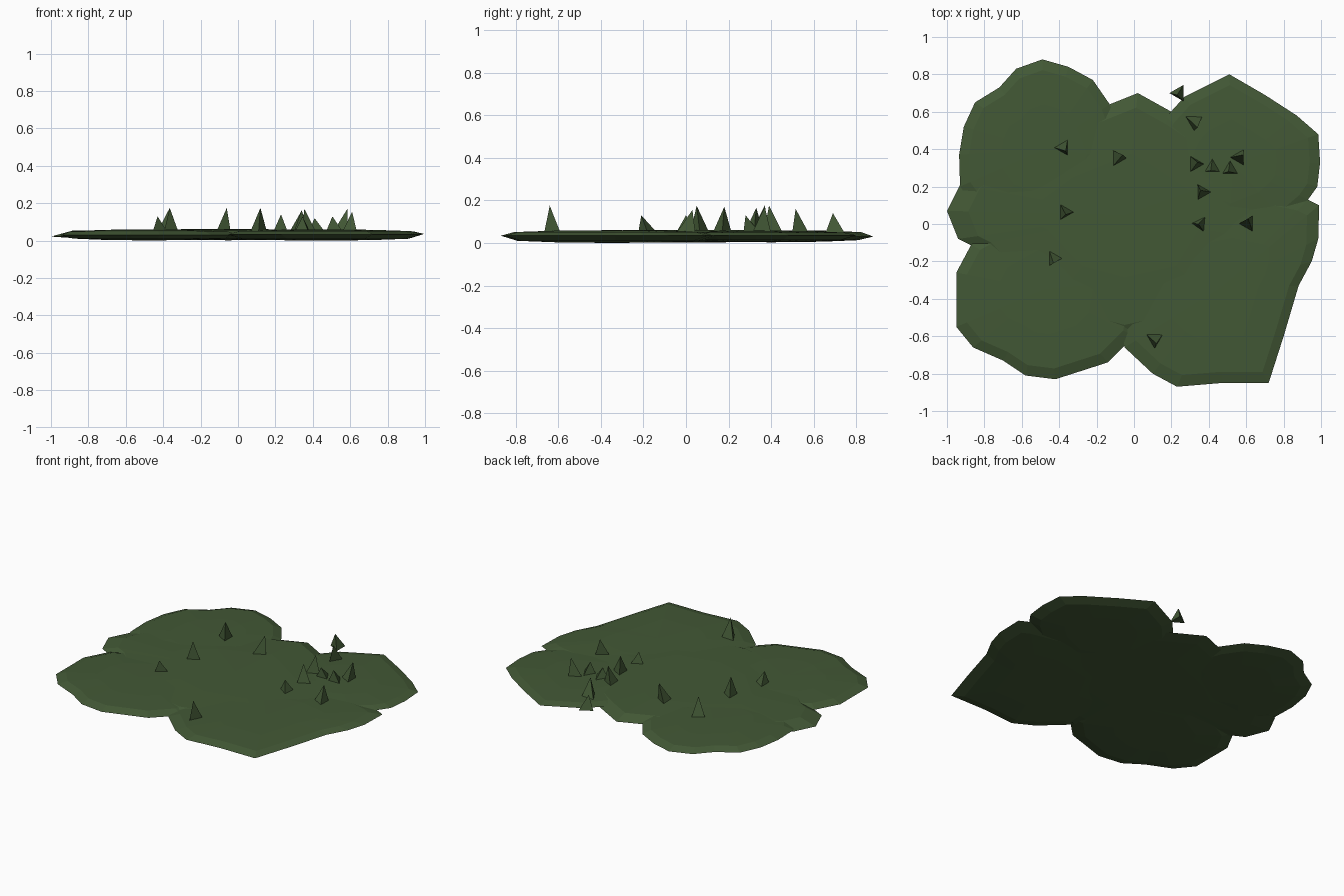
import bpy
import bmesh
from math import cos, sin, radians
from mathutils import Vector

cube = bpy.data.objects.get("Cube")
if cube:
    bpy.data.objects.remove(cube)


def make_material(name, colour):
    mat = bpy.data.materials.new(name)
    mat.use_nodes = True
    mat.diffuse_color = colour
    bsdf = mat.node_tree.nodes["Principled BSDF"]
    bsdf.inputs["Base Color"].default_value = colour
    bsdf.inputs["Roughness"].default_value = 1
    return mat


GREEN = make_material("moss green", (0.055, 0.098, 0.036, 1))


def finish(bm, name):
    bmesh.ops.recalc_face_normals(bm, faces=bm.faces)
    mesh = bpy.data.meshes.new(name)
    bm.to_mesh(mesh)
    bm.free()
    mesh.materials.append(GREEN)
    obj = bpy.data.objects.new(name, mesh)
    bpy.context.collection.objects.link(obj)


def lobe(name, centre, outline, rim, top, bottom):
    """Flattened blob: shrinking rings above and below a given outline."""
    bm = bmesh.new()
    c = Vector(centre)
    levels = [(0.5, bottom + 0.003), (0.85, bottom + 0.01), (1, rim),
              (0.88, top - 0.009), (0.5, top - 0.002)]
    rings = []
    for scale, z in levels:
        flat = [c + (Vector(p) - c) * scale for p in outline]
        rings.append([bm.verts.new((p.x, p.y, z)) for p in flat])
    n = len(outline)
    for low, high in zip(rings, rings[1:]):
        for i in range(n):
            j = (i + 1) % n
            bm.faces.new((low[i], low[j], high[j], high[i]))
    for ring, z in ((rings[0], bottom), (rings[-1], top)):
        tip = bm.verts.new((c.x, c.y, z))
        for i in range(n):
            bm.faces.new((ring[i], ring[(i + 1) % n], tip))
    finish(bm, name)


def spike(name, x, y, angle, dx, dy, height):
    """Three-sided blade of grass with a leaning tip."""
    bm = bmesh.new()
    base = []
    for k in range(3):
        a = radians(angle + 120 * k)
        base.append(bm.verts.new((x + 0.051 * cos(a), y + 0.051 * sin(a), 0.048)))
    tip = bm.verts.new((x + dx, y + dy, height))
    bm.faces.new(base)
    for k in range(3):
        bm.faces.new((base[k], base[(k + 1) % 3], tip))
    finish(bm, name)


# Overlapping lobes of the ground patch
lobe("back_left_lobe", (-.48, .4),
     [(-.13, .64), (-.22, .77), (-.35, .84), (-.49, .88), (-.63, .83), (-.72, .73),
      (-.85, .65), (-.91, .52), (-.935, .37), (-.93, .2), (-.8, .02), (-.5, -.08),
      (-.15, .02), (-.02, .35)], .03, .06, .003)
lobe("middle_lobe", (-.05, .05),
     [(.02, .7), (-.13, .64), (-.6, .45), (-.93, .21), (-1, .07), (-.94, -.08),
      (-.86, -.12), (-.5, -.5), (-.05, -.62), (.5, -.5), (.75, -.1), (.65, .3),
      (.2, .6)], .022, .062, .002)
lobe("front_left_lobe", (-.48, -.35),
     [(-.87, -.11), (-.95, -.26), (-.95, -.55), (-.86, -.66), (-.7, -.73),
      (-.58, -.81), (-.42, -.83), (-.14, -.74), (0, -.6), (.05, -.3), (-.1, 0),
      (-.5, .1)], .03, .059, .001)
lobe("front_right_lobe", (.45, -.35),
     [(-.05, -.66), (.1, -.8), (.23, -.87), (.47, -.85), (.72, -.85), (.8, -.6),
      (.88, -.33), (.95, -.2), (.985, -.08), (.99, .1), (.93, .13), (.6, .2),
      (.1, .1), (-.12, -.3)], .034, .06, 0)
lobe("back_right_lobe", (.53, .32),
     [(.8, .02), (.93, .13), (.98, .2), (.995, .33), (.985, .48), (.87, .58),
      (.7, .69), (.51, .8), (.27, .68), (.17, .57), (.05, .3), (.2, 0),
      (.5, -.1)], .036, .058, .004)

# Grass spikes: x, y, turn, tip offset, tip height
SPIKES = [
    (.24, .7, 180, -.01, -.01, .14), (.32, .55, -90, .02, -.035, .16),
    (-.38, .41, 180, .015, -.02, .175), (-.09, .35, 0, .03, .02, .175),
    (.325, .32, 0, .015, .01, .165), (.42, .305, 90, -.01, -.02, .12),
    (.515, .295, 90, -.01, -.015, .13), (.56, .355, 180, .025, .015, .17),
    (.365, .17, 0, -.01, .01, .17), (-.37, .065, 0, .005, -.015, .175),
    (.355, 0, 175, -.01, 0, .13), (.61, 0, 180, 0, .03, .155),
    (-.43, -.18, 0, 0, -.03, .13), (.11, -.615, -90, .01, -.025, .175),
]
for i, data in enumerate(SPIKES):
    spike(f"grass_spike_{i + 1}", *data)
